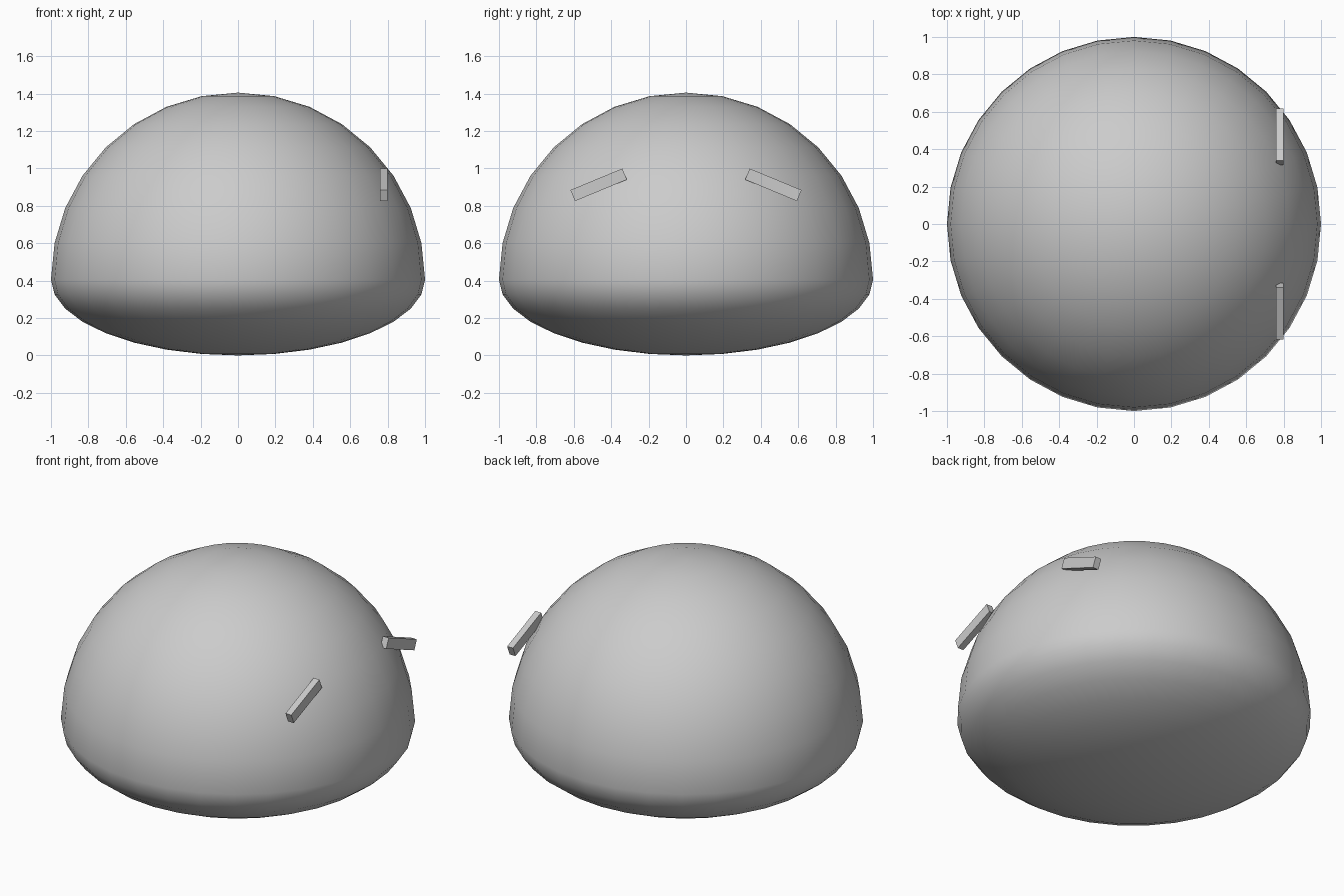
import bpy
from math import radians

if "Cube" in bpy.data.objects:
    bpy.data.objects.remove(bpy.data.objects["Cube"])

R, BASE = 1.0, 0.405

# Dome body: sphere with a flattened lower half
bpy.ops.mesh.primitive_uv_sphere_add(segments=32, ring_count=16, radius=R)
body = bpy.context.object
body.name = "dome_body"
for v in body.data.vertices:
    if v.co.z < 0:
        v.co.z *= BASE
    v.co.z += BASE
bpy.ops.object.shade_smooth()


# Slanted brow bars on the right side, mirrored across y
def brow(name, side):
    bpy.ops.mesh.primitive_cube_add(size=1, location=(0.78, side * 0.467, 0.912))
    bar = bpy.context.object
    bar.name = name
    bar.scale = (0.04, 0.30, 0.064)
    bar.rotation_euler.x = radians(-22.5 * side)


brow("brow_near", -1)
brow("brow_far", 1)
